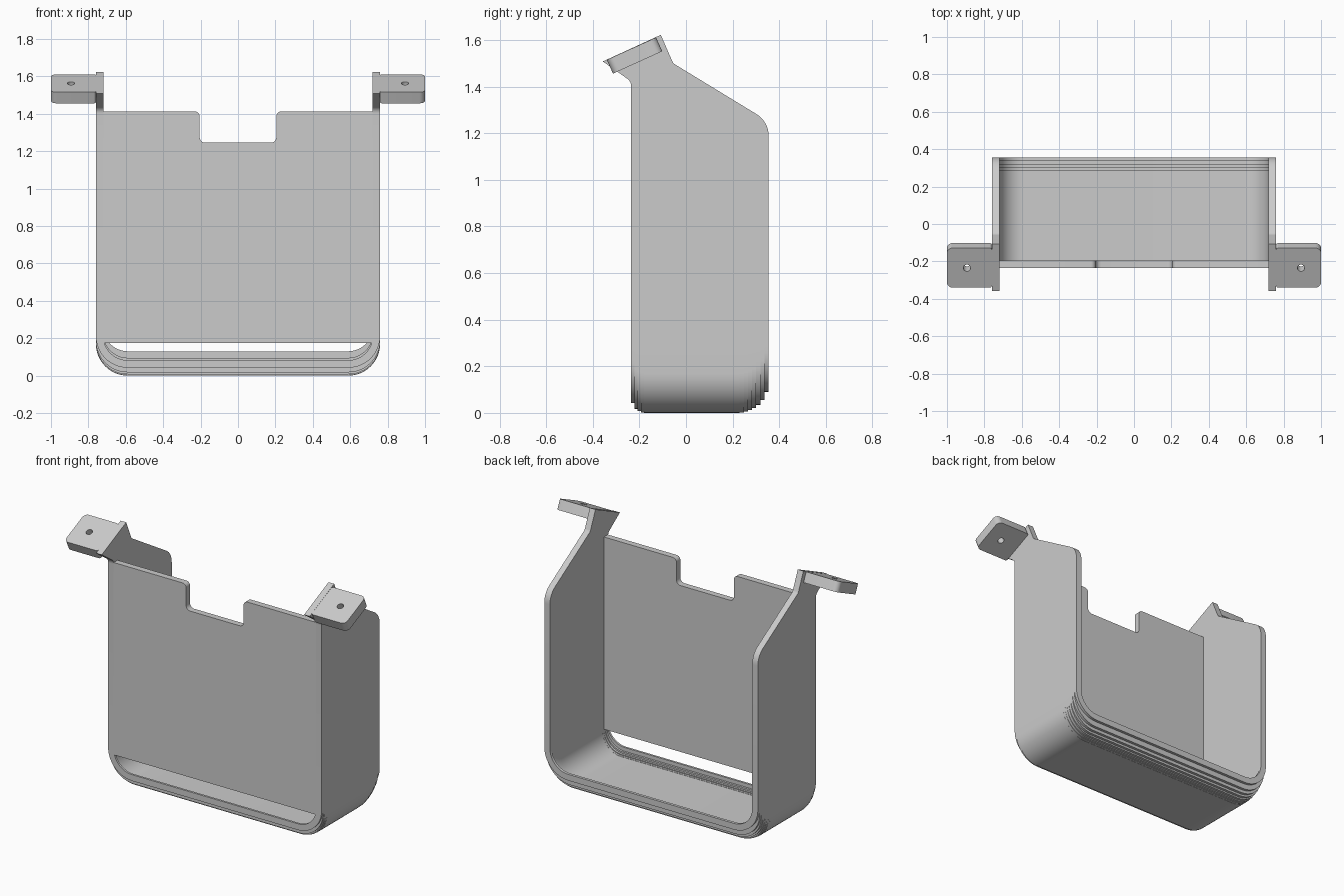
import bpy, bmesh, math
from mathutils import Vector

if "Cube" in bpy.data.objects:
    bpy.data.objects.remove(bpy.data.objects["Cube"], do_unlink=True)

grey = bpy.data.materials.new("plain grey")
grey.use_nodes = True
colour = (0.6, 0.6, 0.6, 1)
grey.diffuse_color = colour
grey.node_tree.nodes["Principled BSDF"].inputs["Base Color"].default_value = colour

HALF, WALL = 0.76, 0.04
FRONT, BACK = -0.235, 0.355
JOIN = 0.3            # height where the base meets the side walls
RADIUS = 0.17         # outer bottom corner


def rounded(points, segments=8):
    """Closed outline from (u, v, radius) corners."""
    out = []
    for i, (u, v, r) in enumerate(points):
        p = Vector((u, v))
        if r == 0:
            out.append(p)
            continue
        a = (Vector(points[i - 1][:2]) - p).normalized()
        b = (Vector(points[(i + 1) % len(points)][:2]) - p).normalized()
        half = a.angle(b) / 2
        centre = p + (a + b).normalized() * (r / math.sin(half))
        start = p + a * (r / math.tan(half)) - centre
        end = p + b * (r / math.tan(half)) - centre
        turn = start.angle_signed(end)
        for k in range(segments + 1):
            t = -turn * k / segments
            out.append(centre + Vector((start.x * math.cos(t) - start.y * math.sin(t),
                                        start.x * math.sin(t) + start.y * math.cos(t))))
    return out


def slab(bm, loops, w0, w1, place):
    """Extrude outlines (the first is outer, the rest are holes) from w0 to w1."""
    edges = []
    for loop in loops:
        vs = [bm.verts.new(place(p.x, p.y, w0)) for p in loop]
        edges += [bm.edges.new((vs[i - 1], vs[i])) for i in range(len(vs))]
    normal = Vector(place(0, 0, 1)) - Vector(place(0, 0, 0))
    made = bmesh.ops.triangle_fill(bm, edges=edges, use_beauty=True, normal=normal)
    faces = [g for g in made["geom"] if isinstance(g, bmesh.types.BMFace)]
    ext = bmesh.ops.extrude_face_region(bm, geom=faces, use_keep_orig=True)
    moved = [g for g in ext["geom"] if isinstance(g, bmesh.types.BMVert)]
    bmesh.ops.translate(bm, verts=moved, vec=normal * (w1 - w0))


def finish(name, bm):
    bmesh.ops.recalc_face_normals(bm, faces=bm.faces)
    mesh = bpy.data.meshes.new(name)
    bm.to_mesh(mesh)
    bm.free()
    mesh.materials.append(grey)
    ob = bpy.data.objects.new(name, mesh)
    bpy.context.collection.objects.link(ob)
    bpy.ops.object.select_all(action='DESELECT')
    ob.select_set(True)
    bpy.context.view_layer.objects.active = ob
    bpy.ops.object.shade_smooth_by_angle(angle=math.radians(25))


def along_y(u, v, w):
    return (u, w, v)


# Base: U-shaped layers, lifted in steps toward the front and back edges
def base_layer(bm, y0, y1, lift):
    inner, r = HALF - WALL, RADIUS - WALL
    outline = rounded([(-HALF, JOIN, 0), (-HALF, lift, RADIUS), (HALF, lift, RADIUS),
                       (HALF, JOIN, 0), (inner, JOIN, 0), (inner, lift + WALL, r),
                       (-inner, lift + WALL, r), (-inner, JOIN, 0)], 12)
    slab(bm, [outline], y0, y1, along_y)


def stepped_edge(bm, start, end, height, count):
    run = abs(end - start)
    radius = (run ** 2 + height ** 2) / (2 * height)
    step = (end - start) / count
    for i in range(count):
        d = abs(step) * (i + 1)
        lift = radius - math.sqrt(radius ** 2 - d ** 2)
        ys = sorted((start + step * i, start + step * (i + 1)))
        base_layer(bm, *ys, lift)


bm = bmesh.new()
base_layer(bm, -0.18, 0.23, 0)
stepped_edge(bm, -0.18, FRONT, 0.042, 4)
stepped_edge(bm, 0.23, BACK, 0.09, 7)
finish("stepped_base", bm)

# Front panel with the notch in its top edge; the gap below it is the slot
inner = HALF - WALL
bm = bmesh.new()
slab(bm, [rounded([(-inner, 0.175, 0), (inner, 0.175, 0), (inner, 1.412, 0),
                   (0.205, 1.412, 0.025), (0.205, 1.245, 0.03), (-0.205, 1.245, 0.03),
                   (-0.205, 1.412, 0.025), (-inner, 1.412, 0)])],
     FRONT, FRONT + WALL, along_y)
finish("front_panel", bm)

# Side walls with their raised arms, and the tilted mounting tabs
wall = rounded([(FRONT, JOIN, 0), (BACK, JOIN, 0), (BACK, 1.25, 0.11), (-0.055, 1.5, 0.03),
                (-0.108, 1.622, 0), (-0.357, 1.508, 0), (FRONT, 1.422, 0.04)])
tilt = math.radians(24.4)
TAB_LENGTH, TAB_THICK = 0.232, 0.065
tab = rounded([(HALF, 0, 0.012), (1.0, 0, 0.03), (1.0, TAB_LENGTH, 0.03),
               (HALF, TAB_LENGTH, 0.012)])
hole = [Vector((0.893 + 0.02 * math.cos(a), 0.115 + 0.02 * math.sin(a)))
        for a in (math.tau * k / 20 for k in range(20))]

for side, s in (("left", 1), ("right", -1)):
    def across(u, v, w):
        return (s * w, u, v)

    def tilted(u, v, w):
        return (s * u, -0.34 + v * math.cos(tilt) - w * math.sin(tilt),
                1.515 + v * math.sin(tilt) + w * math.cos(tilt))

    bm = bmesh.new()
    slab(bm, [wall], inner, HALF, across)
    finish(side + "_side_wall", bm)

    bm = bmesh.new()
    slab(bm, [tab, hole], -TAB_THICK, 0, tilted)
    finish(side + "_mounting_tab", bm)
